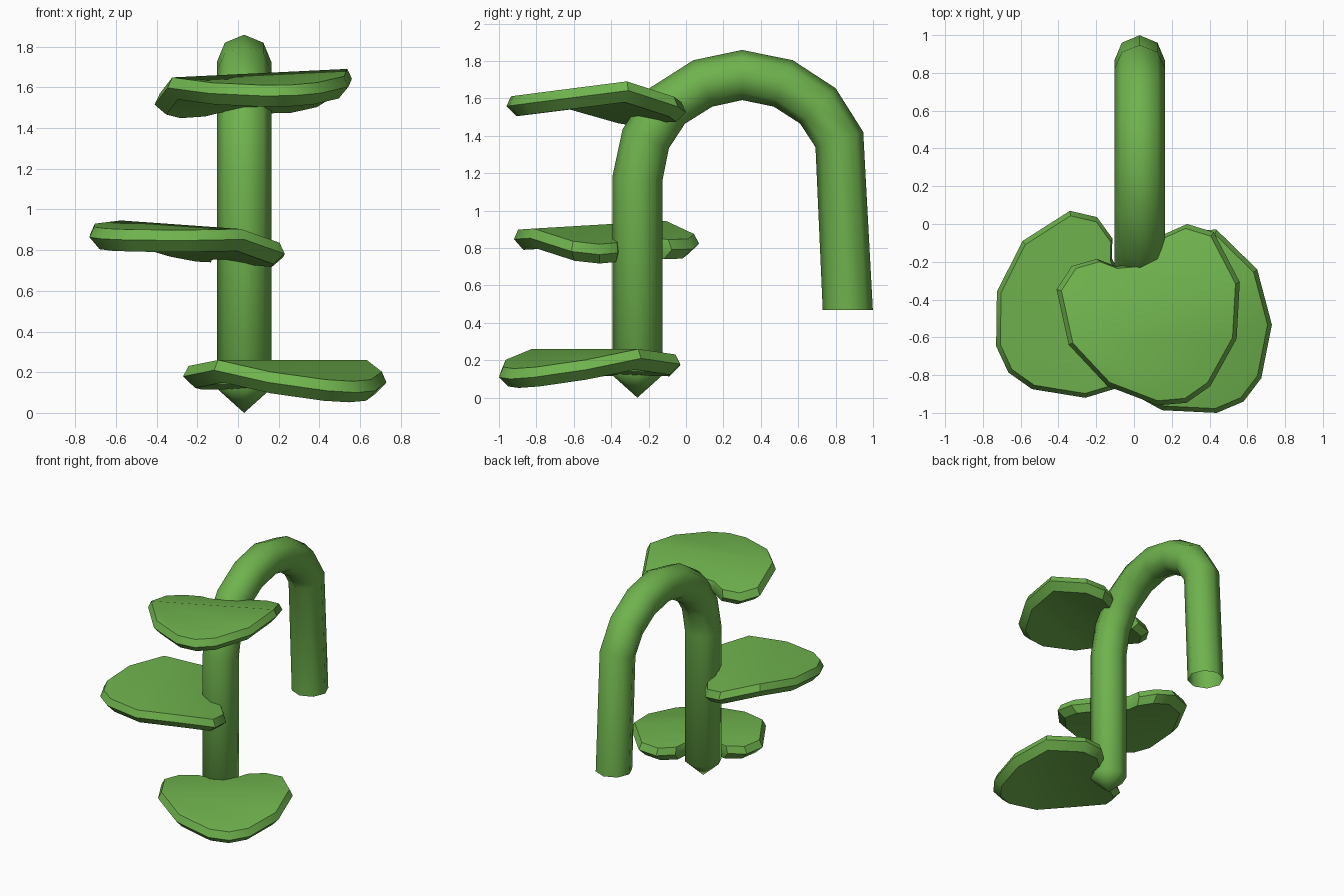
import bpy, bmesh, math
from mathutils import Vector

if "Cube" in bpy.data.objects:
    bpy.data.objects.remove(bpy.data.objects["Cube"])

green = bpy.data.materials.new("leaf green")
green.diffuse_color = (0.16, 0.45, 0.075, 1)
green.use_nodes = True
green.node_tree.nodes["Principled BSDF"].inputs["Base Color"].default_value = green.diffuse_color


def finish(name, bm, angle):
    bmesh.ops.recalc_face_normals(bm, faces=bm.faces)
    me = bpy.data.meshes.new(name)
    bm.to_mesh(me)
    bm.free()
    ob = bpy.data.objects.new(name, me)
    bpy.context.collection.objects.link(ob)
    me.materials.append(green)
    bpy.ops.object.select_all(action='DESELECT')
    ob.select_set(True)
    bpy.context.view_layer.objects.active = ob
    bpy.ops.object.shade_smooth_by_angle(angle=math.radians(angle))
    return ob


def bridge(bm, a, b):
    n = len(a)
    for i in range(n):
        bm.faces.new((a[i], a[(i + 1) % n], b[(i + 1) % n], b[i]))


# Hooked stem: octagonal tube along a path in the y-z plane, pointed foot, open end
path = [Vector((0.03, y, z)) for y, z in (
    (-0.26, 0.12), (-0.26, 1.17), (-0.215, 1.385), (-0.10, 1.56), (0.09, 1.68),
    (0.30, 1.725), (0.52, 1.68), (0.705, 1.56), (0.82, 1.38), (0.865, 0.47))]
bm = bmesh.new()
rings = []
for i, c in enumerate(path):
    if i in (0, len(path) - 1):
        t = Vector((0, 0, 1 if i == 0 else -1))
    else:
        t = ((c - path[i - 1]).normalized() + (path[i + 1] - c).normalized()).normalized()
    side = Vector((1, 0, 0))
    up = side.cross(t)
    rings.append([bm.verts.new(c + 0.134 * (math.cos(k * math.pi / 4) * side
                                            + math.sin(k * math.pi / 4) * up))
                  for k in range(8)])
for a, b in zip(rings, rings[1:]):
    bridge(bm, a, b)
foot = bm.verts.new((0.03, -0.26, 0))
for k in range(8):
    bm.faces.new((rings[0][k], rings[0][(k + 1) % 8], foot))
finish("hooked_stem", bm, 50)

# Leaf outline: u runs from stem to tip, v across; mirrored about v = 0
RIDGE = 0.36
half = [(0.08, 0), (0.05, 0.11), (-0.02, 0.19), (-0.03, 0.33), (0.06, 0.45),
        (RIDGE, 0.49), (0.64, 0.37), (0.83, 0.15), (0.87, 0)]
outline = half + [(u, -v) for u, v in half[-2:0:-1]]
r1 = 5                      # outline index of the ridge, one side
r2 = len(outline) - 5       # and the other


def leaf(name, heading, x0, x1, y0, y1, lobe, ridge, tip, roll):
    a = math.radians(heading)

    def plan(u, v):
        return (u * math.cos(a) - v * math.sin(a), u * math.sin(a) + v * math.cos(a))

    flat = [plan(u, v) for u, v in outline]
    lo = [min(p[k] for p in flat) for k in (0, 1)]
    hi = [max(p[k] for p in flat) for k in (0, 1)]

    def place(u, v, dz):
        px, py = plan(u, v)
        x = x0 + (px - lo[0]) / (hi[0] - lo[0]) * (x1 - x0)
        y = y0 + (py - lo[1]) / (hi[1] - lo[1]) * (y1 - y0)
        if u < RIDGE:       # two flat planes meeting at the ridge
            z = ridge + (lobe - ridge) * (RIDGE - u) / (RIDGE + 0.03)
        else:
            z = ridge + (tip - ridge) * (u - RIDGE) / (0.87 - RIDGE)
        return (x, y, z + roll * v + dz)

    bm = bmesh.new()
    # top edge, widest edge, bottom edge
    rings = [[bm.verts.new(place(RIDGE + (u - RIDGE) * s, v * s, dz)) for u, v in outline]
             for s, dz in ((0.95, 0), (1, -0.05), (0.89, -0.11))]
    bridge(bm, rings[0], rings[1])
    bridge(bm, rings[1], rings[2])
    for r in (rings[0], rings[2]):
        bm.faces.new(r[r1:r2 + 1])
        bm.faces.new(r[r2:] + r[:r1 + 1])
    finish(name, bm, 35)


leaf("lower_leaf", -52, -0.27, 0.73, -1.0, -0.03, 0.22, 0.26, 0.15, 0)
leaf("middle_leaf", -140, -0.73, 0.23, -0.92, 0.07, 0.83, 0.925, 0.905, -0.045)
leaf("upper_leaf", -70, -0.41, 0.56, -0.96, 0.0, 1.56, 1.67, 1.61, 0.045)
